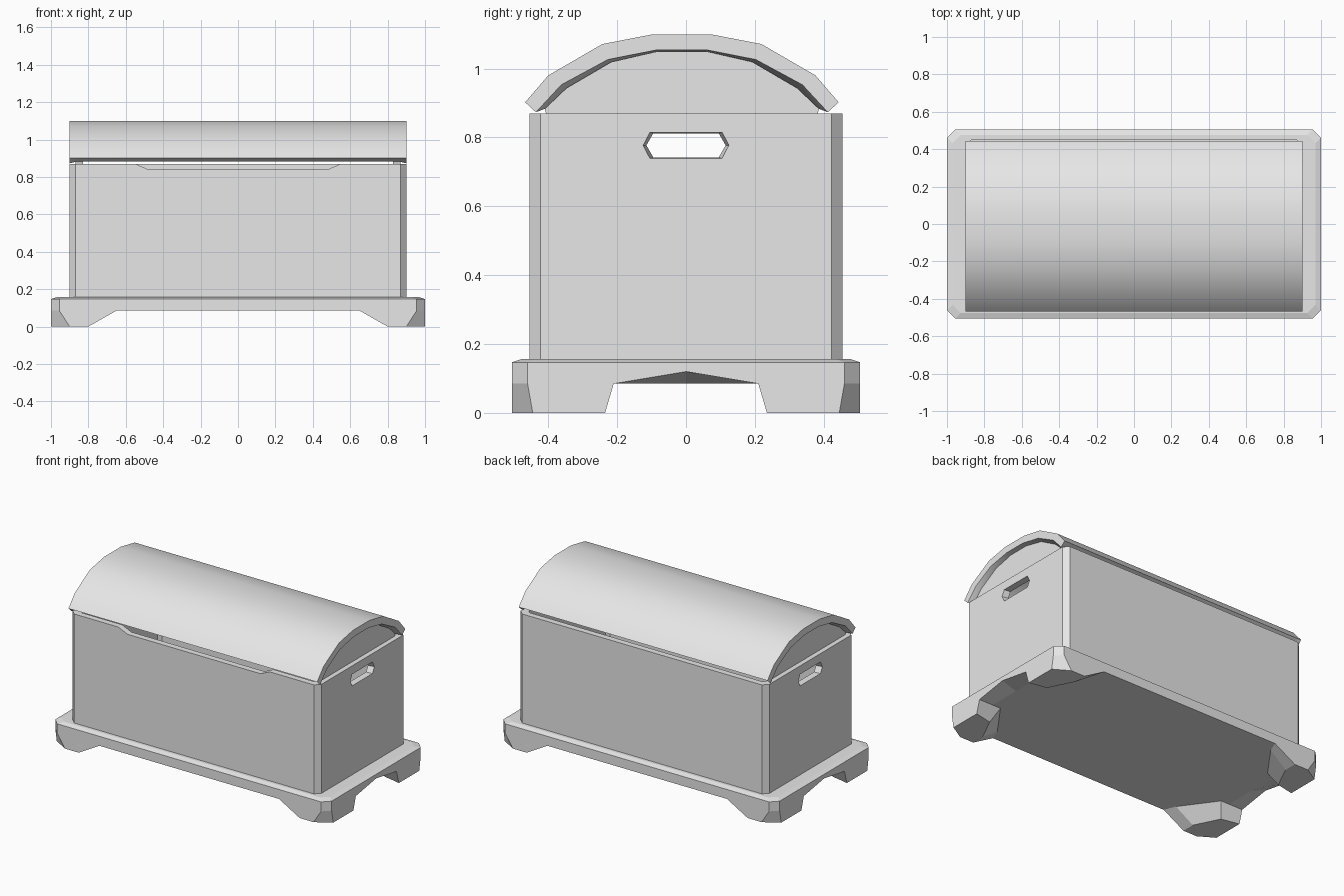
import bpy, bmesh, math

cube = bpy.data.objects.get("Cube")
if cube:
    bpy.data.objects.remove(cube, do_unlink=True)

grey = bpy.data.materials.new("plain_grey")
grey.use_nodes = True
grey.diffuse_color = (0.8, 0.8, 0.8, 1)
grey.node_tree.nodes["Principled BSDF"].inputs["Base Color"].default_value = (0.8, 0.8, 0.8, 1)


def loft(name, rings):
    """Solid made by joining matching rings of points and capping both ends."""
    bm = bmesh.new()
    loops = [[bm.verts.new(p) for p in ring] for ring in rings]
    n = len(loops[0])
    for a, b in zip(loops, loops[1:]):
        for i in range(n):
            j = (i + 1) % n
            bm.faces.new((a[i], a[j], b[j], b[i]))
    bm.faces.new(loops[0])
    bm.faces.new(loops[-1])
    bmesh.ops.recalc_face_normals(bm, faces=bm.faces)
    mesh = bpy.data.meshes.new(name)
    bm.to_mesh(mesh)
    bm.free()
    mesh.materials.append(grey)
    obj = bpy.data.objects.new(name, mesh)
    bpy.context.collection.objects.link(obj)
    return obj


def activate(obj):
    bpy.ops.object.select_all(action='DESELECT')
    obj.select_set(True)
    bpy.context.view_layer.objects.active = obj


def cut(obj, cutter):
    cutter.hide_render = True
    activate(obj)
    mod = obj.modifiers.new("cut", 'BOOLEAN')
    mod.operation = 'DIFFERENCE'
    mod.solver = 'EXACT'
    mod.object = cutter
    bpy.ops.object.modifier_apply(modifier=mod.name)
    bpy.data.objects.remove(cutter, do_unlink=True)


def octagon(x, y, c, z):
    half = [(x - c, -y), (x, c - y), (x, y - c), (x - c, y)]
    return [(s * px, s * py, z) for s in (1, -1) for px, py in half]


# Base slab: eased top edge, peaked arch under each end
half = [(.955, -.505), (1, -.46), (1, -.21), (1, 0), (1, .21), (1, .46), (.955, .505)]
outline = [(s * x, s * y) for s in (1, -1) for x, y in half]
loft("base_slab", [
    [(x * .97, y * .94, .157) for x, y in outline],
    [(x, y, .147) for x, y in outline],
    [(x, y, .12 if y == 0 else .085) for x, y in outline],
    [(x * .9, y * .97, .085) for x, y in outline]])

# Four faceted feet
foot_top = [(1, .21), (1, .46), (.955, .505), (.65, .505), (.68, .43), (.84, .21)]
foot_bottom = [(1, .235), (1, .445), (.9, .505), (.8, .505), (.8, .42), (.88, .26)]
for sx, side in ((1, "left"), (-1, "right")):
    for sy, end in ((-1, "front"), (1, "back")):
        loft(f"{end}_{side}_foot", [[(sx * x, sy * y, z) for x, y in pts]
                                    for pts, z in ((foot_top, .085), (foot_bottom, 0))])

# Hollow box body with chamfered corners
body = loft("chest_body", [octagon(.9, .455, .032, z) for z in (.15, .87)])
cut(body, loft("cavity", [octagon(.86, .415, .02, z) for z in (.2, 1)]))

# Hand holes through both ends, narrowing inward
def hole_ring(x, w):
    k = w / .125
    return [(x, s * y, .777 + s * z * k) for s in (1, -1)
            for y, z in ((w, 0), (w - .02, .038), (.02 - w, .038))]

cut(body, loft("hand_hole", [hole_ring(x, w) for x, w in
                             ((-.91, .127), (-.86, .115), (.86, .115), (.91, .127))]))

# Finger notch in the front rim
notch = [(-.56, .875), (-.48, .84), (.48, .84), (.56, .875)]
cut(body, loft("notch", [[(x, y, z) for x, z in notch] for y in (-.5, -.4)]))

# Arched lid shell
MID = -.012


def arch(pts):
    return [(MID - w, z) for w, z in pts] + [(MID + w, z) for w, z in reversed(pts)]


outer = arch([(.455, .902), (.388, .98), (.231, 1.071), (.086, 1.099)])
rim = arch([(.424, .873), (.35, .953), (.215, 1.026), (.073, 1.054)])
inner = arch([(.398, .883), (.335, .943), (.205, 1.019), (.07, 1.05)])


def lid_ring(x, under):
    return [(x, y, z) for y, z in outer + under[::-1]]


lid = loft("lid", [lid_ring(-.9, rim), lid_ring(-.86, inner),
                   lid_ring(.86, inner), lid_ring(.9, rim)])
activate(lid)
bpy.ops.object.shade_smooth_by_angle(angle=math.radians(32))

# Lid end panels
panel = [(MID - .394, .868)] + inner + [(MID + .394, .868)]
for s, side in ((1, "left"), (-1, "right")):
    loft(f"{side}_lid_panel", [[(s * x, y, z) for y, z in panel] for x in (.83, .868)])
